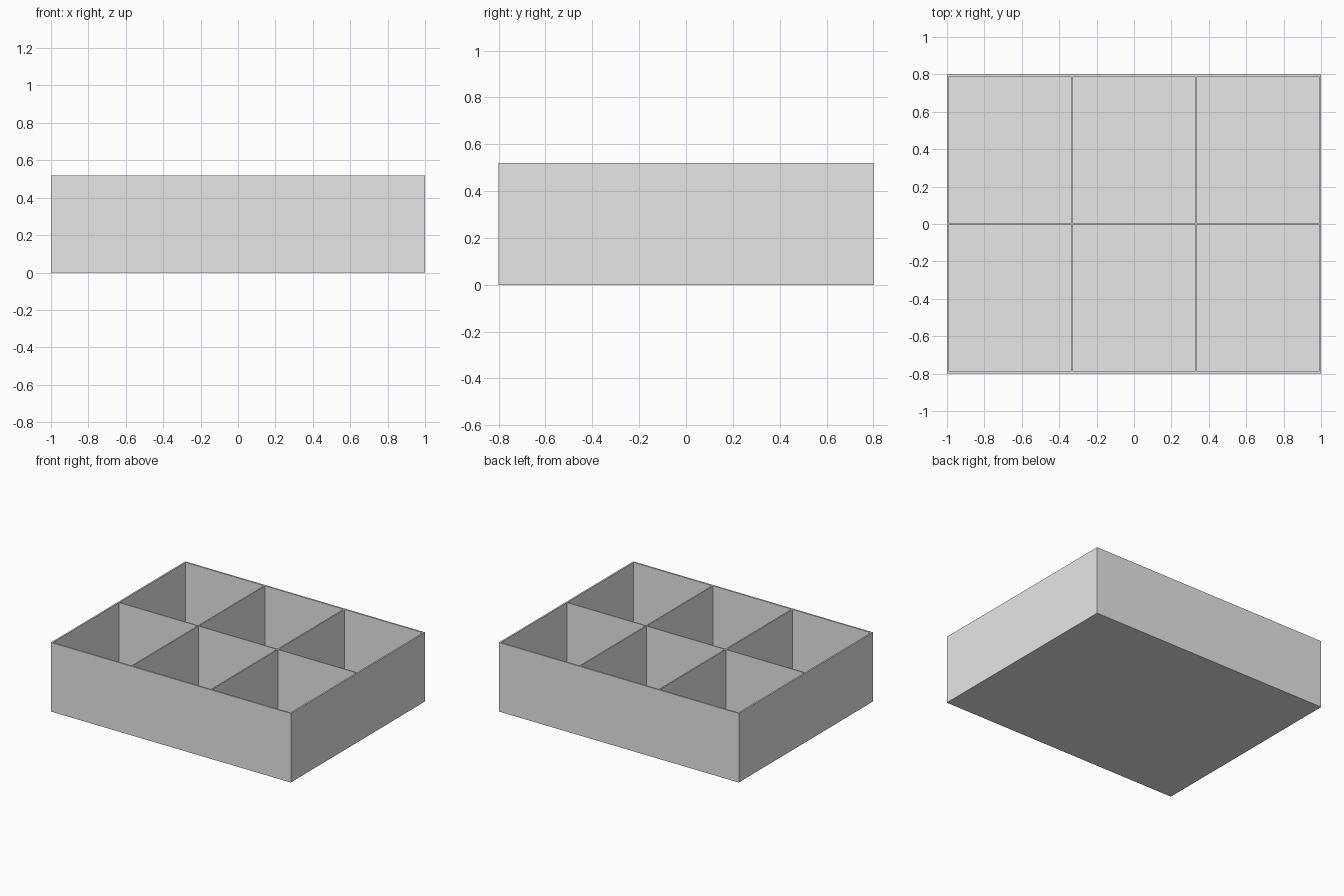
import bpy
import bmesh

cube = bpy.data.objects.get("Cube")
if cube:
    bpy.data.objects.remove(cube, do_unlink=True)

LENGTH, DEPTH, HEIGHT = 2.0, 1.6, 0.52
WALL, FLOOR = 0.012, 0.012


def cuts(size, cells, divider):
    """Edge positions of the walls, cells and dividers along one axis."""
    cell = (size - 2 * WALL - (cells - 1) * divider) / cells
    positions = [-size / 2]
    for i in range(cells):
        start = -size / 2 + WALL + i * (cell + divider)
        positions += [start, start + cell]
    return positions + [size / 2]


# Grey plastic
grey = bpy.data.materials.new("plain grey")
grey.use_nodes = True
grey.diffuse_color = (0.8, 0.8, 0.8, 1)
grey.node_tree.nodes["Principled BSDF"].inputs["Base Color"].default_value = (0.8, 0.8, 0.8, 1)

# Rim grid: odd strips in both directions are the open compartments
xs = cuts(LENGTH, 3, 0.01)
ys = cuts(DEPTH, 2, 0.008)
bm = bmesh.new()
grid = [[bm.verts.new((x, y, HEIGHT)) for y in ys] for x in xs]
pockets = []
for i in range(len(xs) - 1):
    for j in range(len(ys) - 1):
        face = bm.faces.new((grid[i][j], grid[i + 1][j], grid[i + 1][j + 1], grid[i][j + 1]))
        if i % 2 and j % 2:
            pockets.append(face)

# Outer walls and underside
rim = [e for e in bm.edges if e.is_boundary]
skirt = bmesh.ops.extrude_edge_only(bm, edges=rim)["geom"]
for v in skirt:
    if isinstance(v, bmesh.types.BMVert):
        v.co.z = 0
bmesh.ops.holes_fill(bm, edges=[e for e in bm.edges if e.is_boundary], sides=0)

# Compartments sunk to the floor
sunk = bmesh.ops.extrude_discrete_faces(bm, faces=pockets)["faces"]
for face in sunk:
    for v in face.verts:
        v.co.z = FLOOR

bmesh.ops.dissolve_limit(bm, angle_limit=0.01, verts=bm.verts, edges=bm.edges)
bmesh.ops.recalc_face_normals(bm, faces=bm.faces)

mesh = bpy.data.meshes.new("divided_tray")
bm.to_mesh(mesh)
bm.free()
mesh.materials.append(grey)
tray = bpy.data.objects.new("divided_tray", mesh)
bpy.context.collection.objects.link(tray)
